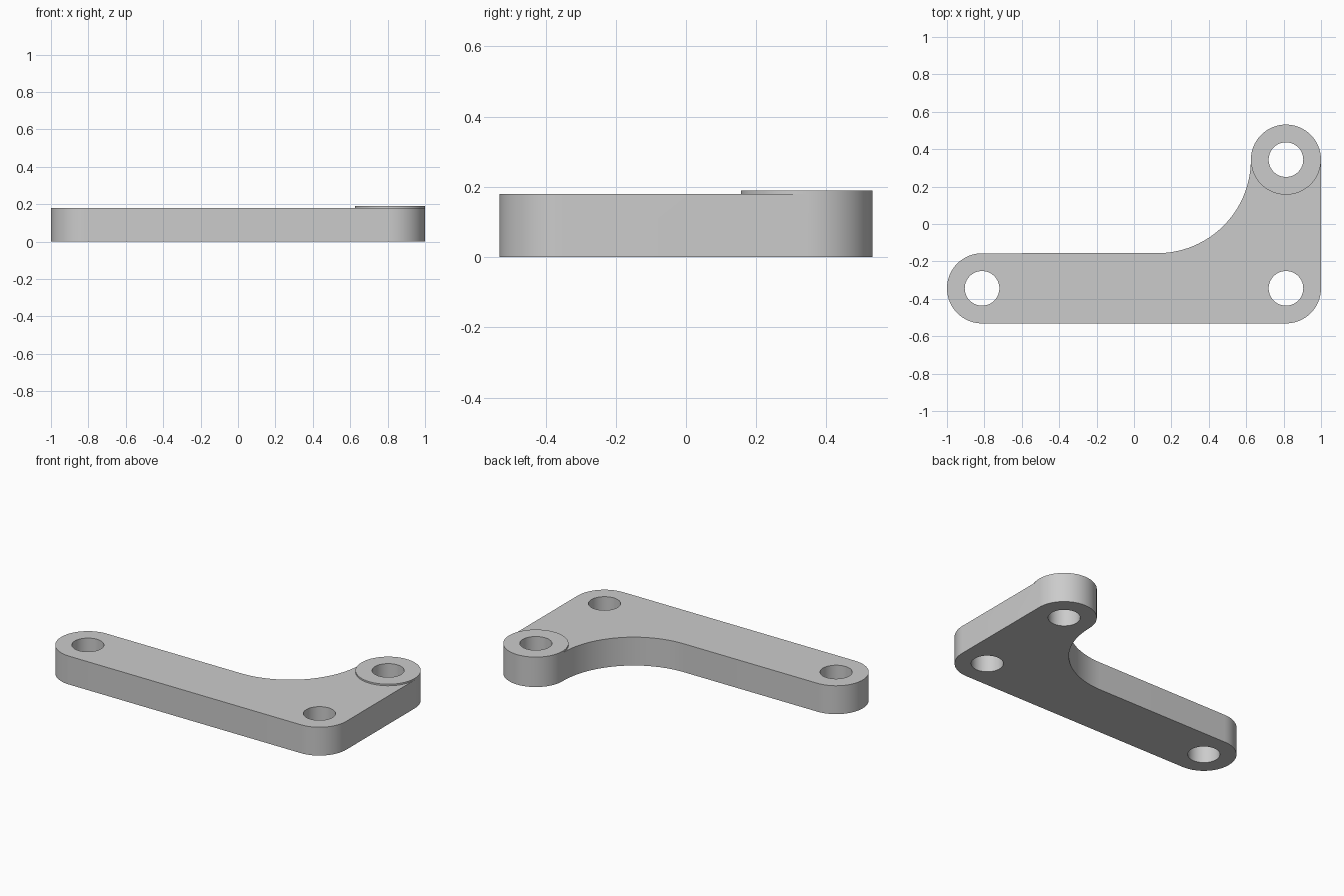
import bpy, bmesh, math
from mathutils import Vector

if "Cube" in bpy.data.objects:
    bpy.data.objects.remove(bpy.data.objects["Cube"])

R, HOLE, FILLET = 0.1875, 0.0925, 0.5      # end radius, hole radius, inner corner radius
CX, CY = 0.8125, 0.344                     # hole centres
PLATE_Z, BOSS_Z = 0.18, 0.19

bm = bmesh.new()


def arc(cx, cy, r, a0, a1, n):
    """Points on an arc, angles in degrees, both ends included."""
    angles = [math.radians(a0 + (a1 - a0) * i / n) for i in range(n + 1)]
    return [(cx + r * math.cos(a), cy + r * math.sin(a)) for a in angles]


def circle(cx, cy, r, n=64):
    return arc(cx, cy, r, 0, 360, n)[:-1]


def wall(points, z0, z1):
    low = [bm.verts.new((x, y, z0)) for x, y in points]
    high = [bm.verts.new((x, y, z1)) for x, y in points]
    for i in range(len(points)):
        j = (i + 1) % len(points)
        bm.faces.new((low[i], low[j], high[j], high[i]))


def cap(loops, z, normal):
    edges = []
    for points in loops:
        vs = [bm.verts.new((x, y, z)) for x, y in points]
        edges += [bm.edges.new((vs[i - 1], vs[i])) for i in range(len(vs))]
    bmesh.ops.triangle_fill(bm, use_beauty=True, edges=edges, normal=Vector((0, 0, normal)))


# Outline: plate edge from the right of the boss, clockwise to its left side
plate_edge = (arc(CX, -CY, R, 0, -90, 16)
              + arc(-CX, -CY, R, 270, 90, 32)
              + arc(CX - R - FILLET, CY, FILLET, -90, 0, 32))
boss_outer = arc(CX, CY, R, 180, 0, 32)
boss_inner = arc(CX, CY, R, 180, 360, 32)
outline = plate_edge + boss_outer[1:]
plate_top = plate_edge + boss_inner[1:]

corner_hole = circle(CX, -CY, HOLE)
left_hole = circle(-CX, -CY, HOLE)
boss_hole = circle(CX, CY, HOLE)

# Side walls and hole walls
wall(outline, 0, PLATE_Z)
wall(circle(CX, CY, R), PLATE_Z, BOSS_Z)
wall(corner_hole, 0, PLATE_Z)
wall(left_hole, 0, PLATE_Z)
wall(boss_hole, 0, BOSS_Z)

# Underside, plate top and raised boss top
cap([outline, corner_hole, left_hole, boss_hole], 0, -1)
cap([plate_top, corner_hole, left_hole], PLATE_Z, 1)
cap([circle(CX, CY, R), boss_hole], BOSS_Z, 1)

bmesh.ops.remove_doubles(bm, verts=bm.verts, dist=1e-5)
bmesh.ops.recalc_face_normals(bm, faces=bm.faces)

mesh = bpy.data.meshes.new("bracket_plate")
bm.to_mesh(mesh)
bm.free()
bracket = bpy.data.objects.new("bracket_plate", mesh)
bpy.context.collection.objects.link(bracket)

grey = bpy.data.materials.new("light grey")
grey.diffuse_color = (0.6, 0.6, 0.6, 1)
grey.use_nodes = True
grey.node_tree.nodes["Principled BSDF"].inputs["Base Color"].default_value = grey.diffuse_color
mesh.materials.append(grey)

bpy.context.view_layer.objects.active = bracket
bracket.select_set(True)
bpy.ops.object.shade_smooth_by_angle(angle=math.radians(30))
